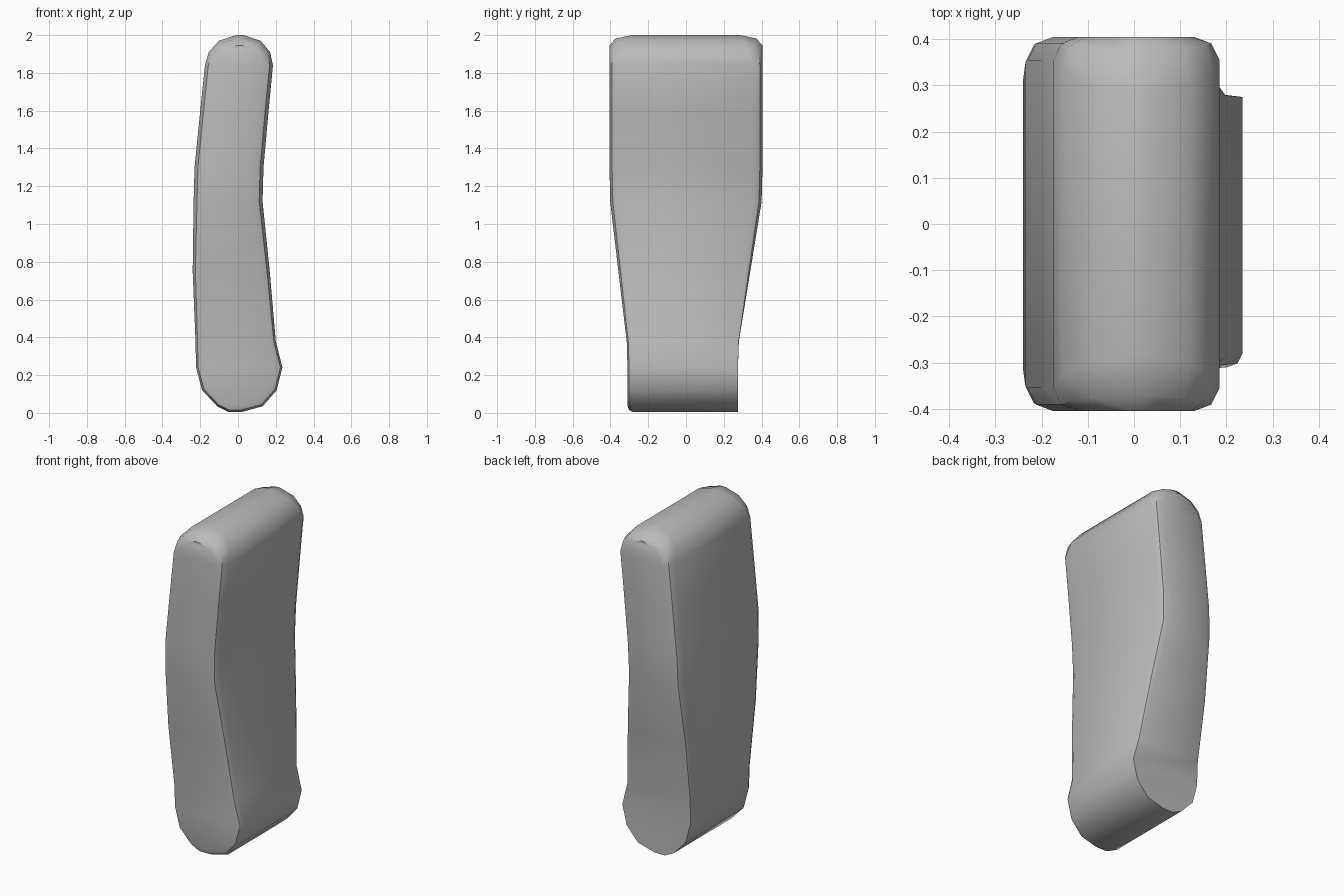
import bpy
import bmesh
import math
from mathutils import Vector

cube = bpy.data.objects.get("Cube")
if cube:
    bpy.data.objects.remove(cube, do_unlink=True)

# Single plain grey material
grey = bpy.data.materials.new("warm_grey")
grey.use_nodes = True
colour = (0.5, 0.5, 0.5, 1)
grey.diffuse_color = colour
grey.node_tree.nodes["Principled BSDF"].inputs["Base Color"].default_value = colour

# Side silhouette of the slab: height, left edge, right edge
stations = [
    (0.005, -0.05, 0.02), (0.035, -0.11, 0.13), (0.12, -0.19, 0.205),
    (0.24, -0.222, 0.235), (0.38, -0.225, 0.2), (0.75, -0.24, 0.168),
    (1.12, -0.235, 0.13), (1.3, -0.23, 0.135), (1.6, -0.2, 0.162),
    (1.84, -0.175, 0.185), (1.91, -0.155, 0.17), (1.97, -0.1, 0.12),
    (2.0, -0.01, 0.03),
]
count = len(stations)
profile = [Vector((r, z)) for z, l, r in stations]
profile += [Vector((l, z)) for z, l, r in reversed(stations)]
total = len(profile)


def ramp(value, low, high):
    return min(1, max(0, (value - low) / (high - low)))


def inset_profile(amount):
    """Offset each outline point inward; amount is a function of height."""
    points = []
    for i, p in enumerate(profile):
        before = (p - profile[i - 1]).normalized()
        after = (profile[(i + 1) % total] - p).normalized()
        tangent = (before + after).normalized()
        points.append(p + Vector((-tangent.y, tangent.x)) * amount(p.y))
    return points


def half_width(z, side):
    """The slab narrows below its middle."""
    foot = 0.31 if side < 0 else 0.275
    return foot + (0.405 - foot) * ramp(z, 0.35, 1.15)


def bevel_size(z, side):
    """The back bevel fades out at the foot, leaving a sharp flat end."""
    if side > 0:
        return ramp(z, 0.3, 1.12)
    return 0.6 + 0.4 * ramp(z, 0.4, 1.1)


bm = bmesh.new()


def make_ring(side, inset, depth):
    ring = []
    points = inset_profile(lambda z: inset * max(0.001, bevel_size(z, side)))
    for p, outer in zip(points, profile):
        z = outer.y
        drop = depth * (bevel_size(z, side) + 1.4 * ramp(z, 1.86, 2.0))
        y = side * (half_width(z, side) - drop)
        ring.append(bm.verts.new((p.x, y, p.y)))
    return ring


# Rings run from the front cap over the bevels to the back cap
steps = [(0.055, 0), (0.018, 0.014), (0, 0.05)]
rings = [make_ring(-1, *s) for s in steps]
rings += [make_ring(1, *s) for s in reversed(steps)]
for a, b in zip(rings, rings[1:]):
    for i in range(total):
        j = (i + 1) % total
        bm.faces.new((a[i], a[j], b[j], b[i]))

# Caps are strips joining the left and right edges
for ring in (rings[0], rings[-1]):
    for i in range(count - 1):
        bm.faces.new((ring[i], ring[i + 1], ring[total - 2 - i], ring[total - 1 - i]))

bmesh.ops.remove_doubles(bm, verts=bm.verts, dist=0.0015)
bmesh.ops.recalc_face_normals(bm, faces=bm.faces)
mesh = bpy.data.meshes.new("rounded_slab")
bm.to_mesh(mesh)
bm.free()
mesh.materials.append(grey)
slab = bpy.data.objects.new("rounded_slab", mesh)
bpy.context.collection.objects.link(slab)
bpy.context.view_layer.objects.active = slab
slab.select_set(True)
bpy.ops.object.shade_smooth_by_angle(angle=math.radians(40))
